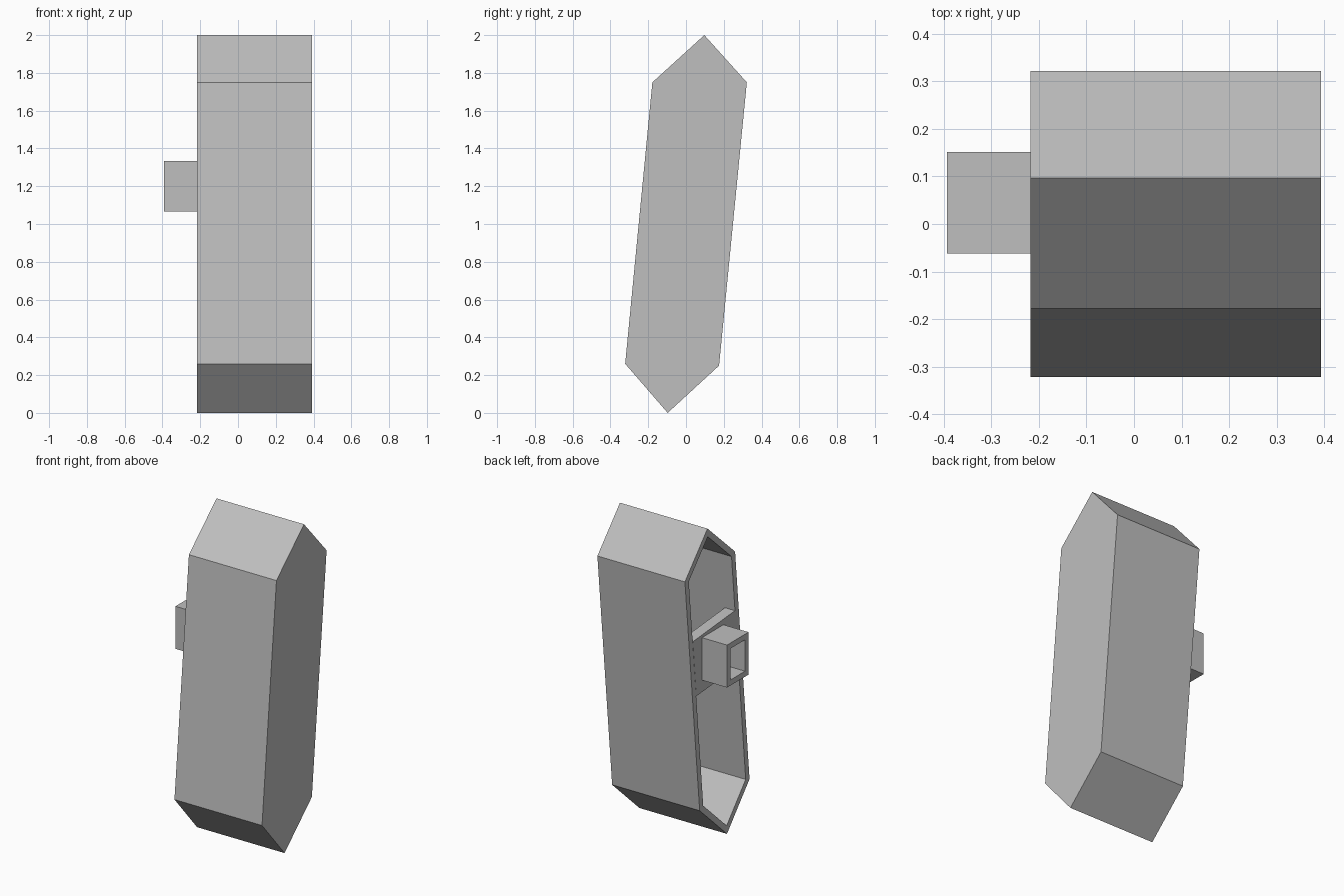
import bpy
import bmesh

default = bpy.data.objects.get("Cube")
if default:
    bpy.data.objects.remove(default, do_unlink=True)

# One plain grey for the whole model
grey = bpy.data.materials.new("light_grey")
colour = (0.52, 0.52, 0.52, 1)
grey.diffuse_color = colour
grey.use_nodes = True
grey.node_tree.nodes["Principled BSDF"].inputs["Base Color"].default_value = colour


def prism(name, profile, x_min, x_max, wall=0, depth=0):
    """Extrude a (y, z) profile along x; optionally hollow it from its -x end."""
    bm = bmesh.new()
    end = bm.faces.new([bm.verts.new((x_min, y, z)) for y, z in profile])
    copy = bmesh.ops.extrude_face_region(bm, geom=[end], use_keep_orig=True)
    moved = [v for v in copy["geom"] if isinstance(v, bmesh.types.BMVert)]
    bmesh.ops.translate(bm, verts=moved, vec=(x_max - x_min, 0, 0))
    bmesh.ops.recalc_face_normals(bm, faces=bm.faces[:])
    if wall:
        bm.faces.ensure_lookup_table()
        mouth = min(bm.faces, key=lambda f: f.calc_center_median().x)
        bmesh.ops.inset_region(bm, faces=[mouth], thickness=wall, use_even_offset=True)
        pit = bmesh.ops.extrude_discrete_faces(bm, faces=[mouth])["faces"][0]
        bmesh.ops.translate(bm, verts=pit.verts[:], vec=(depth, 0, 0))
    mesh = bpy.data.meshes.new(name)
    bm.to_mesh(mesh)
    bm.free()
    mesh.materials.append(grey)
    obj = bpy.data.objects.new(name, mesh)
    bpy.context.collection.objects.link(obj)
    return obj


OPEN_X, CLOSED_X, WALL = -0.218, 0.393, 0.037

# Leaning six-sided shell, open on its right side
outline = [(-0.097, 0), (0.175, 0.25), (0.322, 1.75),
           (0.097, 2), (-0.178, 1.75), (-0.322, 0.26)]
prism("shell", outline, OPEN_X, CLOSED_X, WALL, CLOSED_X - OPEN_X - WALL)

# Plate bridging the opening, flush with the rim
plate = [(-0.213, 1.02), (0.209, 0.985), (0.243, 1.342), (-0.179, 1.378)]
prism("cross_plate", plate, OPEN_X, OPEN_X + 0.07)

# Square socket standing out from the plate
socket = [(-0.062, 1.065), (0.152, 1.065), (0.152, 1.333), (-0.062, 1.333)]
prism("socket", socket, -0.393, OPEN_X + 0.005, 0.035, 0.17)
